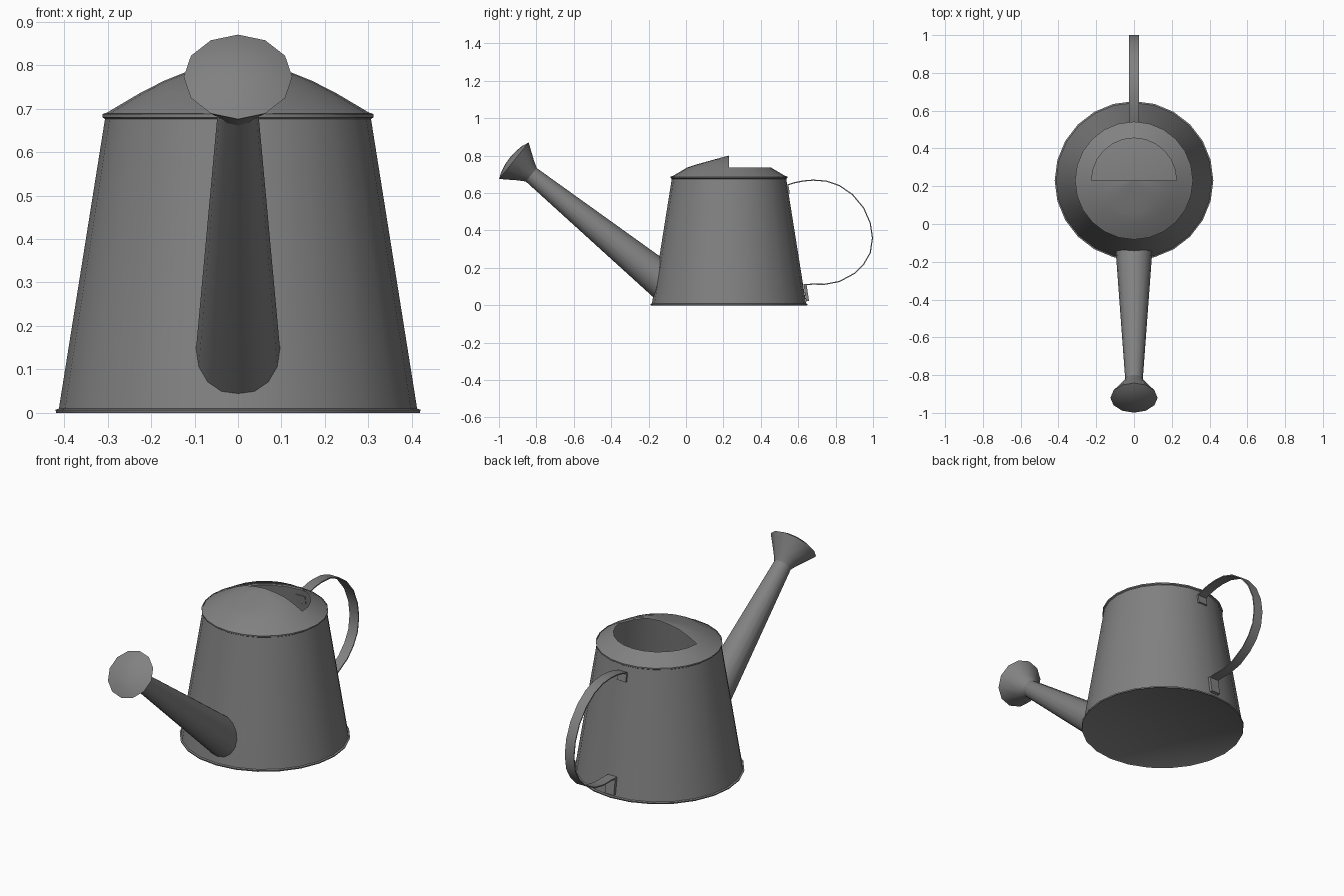
import bpy, bmesh, math
from mathutils import Vector, Matrix

if "Cube" in bpy.data.objects:
    bpy.data.objects.remove(bpy.data.objects["Cube"])

BODY_Y = 0.23
SEGS = 24

metal = bpy.data.materials.new("grey metal")
metal.use_nodes = True
GREY = (0.22, 0.22, 0.22, 1)
metal.diffuse_color = GREY
metal.node_tree.nodes["Principled BSDF"].inputs["Base Color"].default_value = GREY


def finish(name, bm, angle=35):
    bmesh.ops.recalc_face_normals(bm, faces=bm.faces)
    mesh = bpy.data.meshes.new(name)
    bm.to_mesh(mesh)
    bm.free()
    mesh.materials.append(metal)
    obj = bpy.data.objects.new(name, mesh)
    bpy.context.collection.objects.link(obj)
    bpy.ops.object.select_all(action='DESELECT')
    obj.select_set(True)
    bpy.context.view_layer.objects.active = obj
    bpy.ops.object.shade_smooth_by_angle(angle=math.radians(angle))
    return obj


def bridge(bm, a, b, closed=True):
    n = len(a)
    for i in range(n if closed else n - 1):
        j = (i + 1) % n
        bm.faces.new((a[i], a[j], b[j], b[i]))


def lathe(name, profile, segs, matrix, cap_start=False, cap_end=False):
    """Turn (radius, height) points around the local z axis."""
    bm = bmesh.new()
    rings = []
    for r, z in profile:
        rings.append([bm.verts.new((r * math.cos(t), r * math.sin(t), z))
                      for t in (2 * math.pi * i / segs for i in range(segs))])
    for a, b in zip(rings, rings[1:]):
        bridge(bm, a, b)
    if cap_start:
        bm.faces.new(rings[0])
    if cap_end:
        bm.faces.new(rings[-1])
    bm.transform(matrix)
    return finish(name, bm)


# Tapered body with a foot flange, a floor and a rolled top bead
upright = Matrix.Translation((0, BODY_Y, 0))
lathe("body", [(0.412, 0.004), (0.418, 0.0), (0.42, 0.007), (0.412, 0.01),
               (0.306, 0.676), (0.312, 0.68), (0.312, 0.687), (0.306, 0.69)],
      SEGS, upright, cap_start=True)

# Lid: sloping rim all round, raised hood over the front half, open at the back
bm = bmesh.new()


def lid_ring(r, z, arch, count):
    verts = []
    for i in range(count):
        t = math.pi + 2 * math.pi * i / SEGS
        verts.append(bm.verts.new((r * math.cos(t), BODY_Y + r * math.sin(t),
                                   z + arch * math.cos(t) ** 2)))
    return verts


outer = lid_ring(0.306, 0.688, 0, SEGS)
inner = lid_ring(0.225, 0.736, 0, SEGS)
bridge(bm, outer, inner)
half = SEGS // 2 + 1
previous = inner[:half]
for r, z, arch in ((0.17, 0.754, 0.01), (0.12, 0.768, 0.016), (0.06, 0.784, 0.011)):
    ring = lid_ring(r, z, arch, half)
    bridge(bm, previous, ring, closed=False)
    previous = ring
peak = bm.verts.new((0, BODY_Y, 0.8))
for a, b in zip(previous, previous[1:]):
    bm.faces.new((a, b, peak))
finish("lid", bm)

# Spout and sprinkler rose share one slanted axis
start, end = Vector((0, -0.1, 0.11)), Vector((0, -0.83, 0.7))
axis = end - start
turn = Vector((0, 0, 1)).rotation_difference(axis).to_matrix().to_4x4()
lathe("spout", [(0.1, 0), (0.046, axis.length)], 16, Matrix.Translation(start) @ turn)
lathe("rose", [(0.046, -0.005), (0.066, 0.03), (0.12, 0.108), (0.125, 0.116),
               (0.09, 0.131), (0.045, 0.14), (0.01, 0.143)],
      12, Matrix.Translation(end) @ turn, cap_end=True)


# Strap handle, bent flat against the body at both ends
def strap(name, path, width, thickness):
    bm = bmesh.new()
    pts = [Vector((0, y, z)) for y, z in path]
    sections = []
    for i, p in enumerate(pts):
        d = (pts[min(i + 1, len(pts) - 1)] - pts[max(i - 1, 0)]).normalized()
        n = Vector((0, -d.z, d.y)) * thickness / 2
        side = Vector((width / 2, 0, 0))
        sections.append([bm.verts.new(p + o) for o in
                         (side + n, n - side, -side - n, side - n)])
    for a, b in zip(sections, sections[1:]):
        bridge(bm, a, b)
    bm.faces.new(sections[0])
    bm.faces.new(sections[-1])
    return finish(name, bm)


strap("handle", [(0.54, 0.642), (0.58, 0.655), (0.63, 0.665), (0.68, 0.669), (0.75, 0.664),
                 (0.82, 0.64), (0.89, 0.592), (0.95, 0.52), (0.985, 0.44), (0.997, 0.36),
                 (0.985, 0.28), (0.95, 0.22), (0.9, 0.17), (0.82, 0.127), (0.74, 0.112),
                 (0.68, 0.113), (0.628, 0.11)], 0.054, 0.006)
strap("upper_tab", [(0.541, 0.645), (0.549, 0.597)], 0.054, 0.012)
strap("lower_tab", [(0.637, 0.108), (0.65, 0.022)], 0.054, 0.016)
